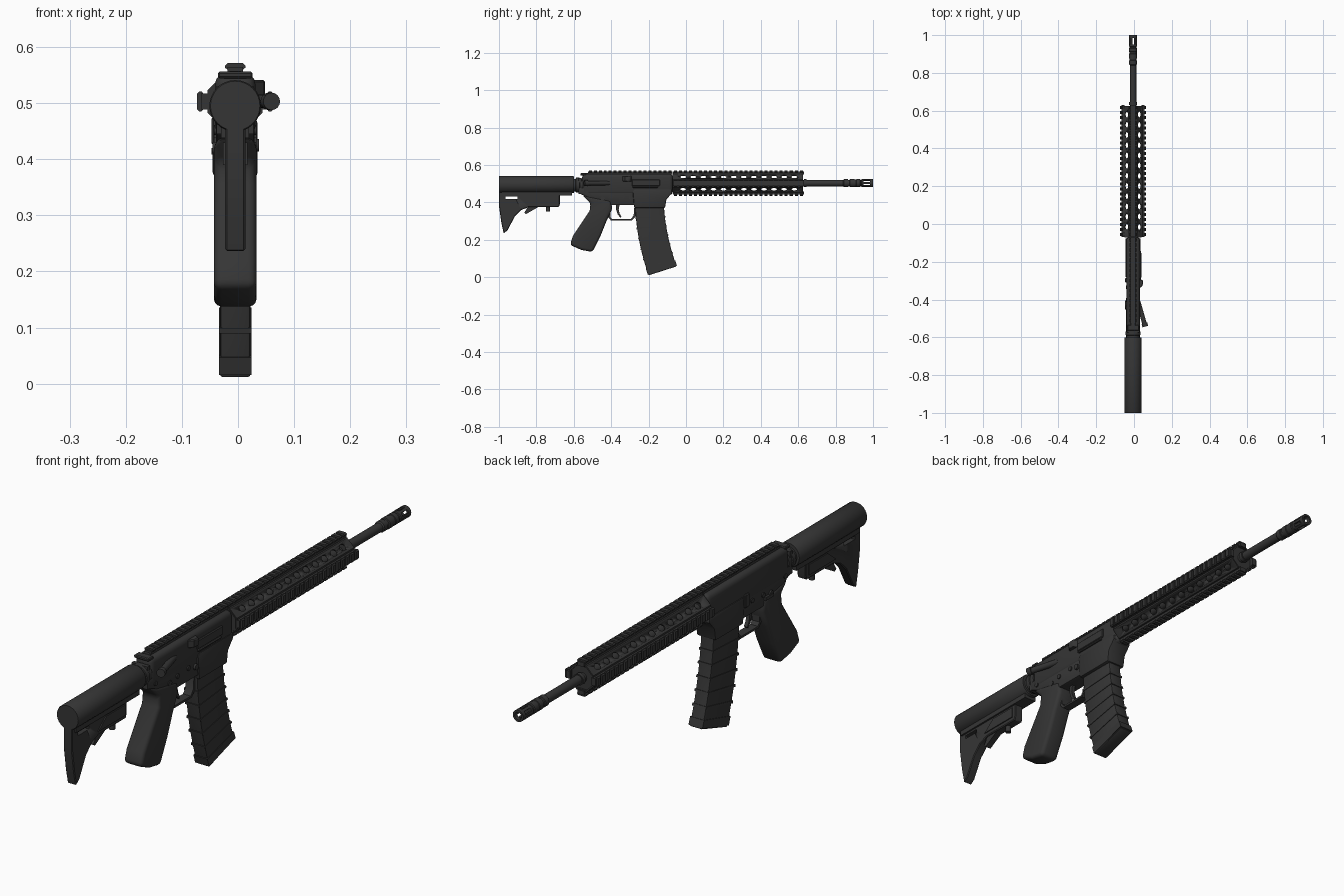
import bpy, bmesh, math
from mathutils import Matrix, Vector

if "Cube" in bpy.data.objects:
    bpy.data.objects.remove(bpy.data.objects["Cube"])

CX, CZ = -0.005, 0.503      # bore line
GREY = (0.036, 0.036, 0.036, 1)
mat = bpy.data.materials.new("dark_grey")
mat.use_nodes = True
mat.diffuse_color = GREY
mat.node_tree.nodes["Principled BSDF"].inputs["Base Color"].default_value = GREY


def prism(bm, pts, a, b, axis="x"):
    """Extrude an outline: (y, z) points along x, or (x, z) points along y."""
    def at(p, d):
        return (d, p[0], p[1]) if axis == "x" else (p[0], d, p[1])
    ends = [[bm.verts.new(at(p, d)) for p in pts] for d in (a, b)]
    bm.faces.new(ends[0])
    bm.faces.new(ends[1][::-1])
    n = len(pts)
    for i in range(n):
        j = (i + 1) % n
        bm.faces.new((ends[0][i], ends[1][i], ends[1][j], ends[0][j]))


def slab(bm, pts, half):
    prism(bm, pts, CX - half, CX + half)


def box(bm, x0, x1, y0, y1, z0, z1):
    prism(bm, [(y0, z0), (y1, z0), (y1, z1), (y0, z1)], x0, x1)


def lathe(bm, profile, z=CZ, seg=24, turn=0.0, loop=False):
    """Spin (y, radius) points round the y axis."""
    rings = []
    for y, r in profile:
        angles = [2 * math.pi * i / seg + turn for i in range(seg)]
        rings.append([bm.verts.new((CX + r * math.cos(t), y, z + r * math.sin(t))) for t in angles])
    pairs = list(zip(rings, rings[1:])) + ([(rings[-1], rings[0])] if loop else [])
    for p, q in pairs:
        for i in range(seg):
            j = (i + 1) % seg
            bm.faces.new((p[i], p[j], q[j], q[i]))
    if not loop:
        bm.faces.new(rings[0])
        bm.faces.new(rings[-1][::-1])


def rod(bm, start, end, r, seg=16, stretch=1.0):
    a, b = Vector(start), Vector(end)
    turn = (b - a).to_track_quat("Z", "Y").to_matrix().to_4x4()
    m = Matrix.Translation((a + b) / 2) @ Matrix.Scale(1, 4)
    bmesh.ops.create_cone(bm, cap_ends=True, segments=seg, radius1=r, radius2=r, depth=(b - a).length,
                          matrix=m @ Matrix.Scale(stretch, 4, (0, 1, 0)) @ turn)


def finish(bm, name, bevel=0.0, segs=2):
    bmesh.ops.recalc_face_normals(bm, faces=bm.faces)
    if bevel:
        edges = [e for e in bm.edges if e.calc_face_angle(0) > math.radians(50)]
        bmesh.ops.bevel(bm, geom=edges, offset=bevel, segments=segs, profile=0.5,
                        affect="EDGES", clamp_overlap=True)
    mesh = bpy.data.meshes.new(name)
    bm.to_mesh(mesh)
    bm.free()
    mesh.materials.append(mat)
    mesh.shade_smooth()
    mesh.set_sharp_from_angle(angle=math.radians(35))
    ob = bpy.data.objects.new(name, mesh)
    bpy.context.collection.objects.link(ob)
    return ob


def cut(ob, cutter):
    cutter.hide_render = True
    mod = ob.modifiers.new("cut", "BOOLEAN")
    mod.operation, mod.solver, mod.object = "DIFFERENCE", "EXACT", cutter
    bpy.context.view_layer.objects.active = ob
    bpy.ops.object.modifier_apply(modifier=mod.name)
    bpy.data.objects.remove(cutter)


# Barrel with stepped muzzle
bm = bmesh.new()
lathe(bm, [(-0.07, 0.017), (0.63, 0.017), (0.63, 0.021), (0.645, 0.021), (0.645, 0.017), (0.84, 0.017),
           (0.845, 0.021), (0.865, 0.021), (0.867, 0.018), (0.875, 0.018), (0.877, 0.022), (0.9, 0.022),
           (0.902, 0.02), (0.91, 0.02), (0.912, 0.022), (0.93, 0.022), (0.932, 0.018), (0.938, 0.018),
           (0.94, 0.022), (0.95, 0.022)])
finish(bm, "barrel")

# Slotted flash hider: six bars between the barrel and an end ring
bm = bmesh.new()
lathe(bm, [(0.985, 0.022), (1.0, 0.022), (1.0, 0.014), (0.985, 0.014)], loop=True)
for k in range(6):
    arc = [(r, math.radians(60 * k + d)) for r, d in
           [(0.022, -13), (0.022, 0), (0.022, 13), (0.014, 13), (0.014, -13)]]
    prism(bm, [(CX + r * math.cos(t), CZ + r * math.sin(t)) for r, t in arc], 0.949, 0.986, "y")
finish(bm, "flash_hider")

# Octagonal handguard shell with vent holes in its diagonal faces
bm = bmesh.new()
lathe(bm, [(-0.07, 0.053), (0.625, 0.053), (0.625, 0.047), (-0.07, 0.047)], seg=8, turn=math.pi / 8, loop=True)
handguard = finish(bm, "handguard")
bm = bmesh.new()
for k in range(4):
    t = math.pi / 4 + k * math.pi / 2
    d = Vector((math.cos(t), 0, math.sin(t)))
    for i in range(12):
        c = Vector((CX, -0.015 + i * 0.054, CZ))
        rod(bm, c + d * 0.036, c + d * 0.065, 0.012, 16, 1.35)
cut(handguard, finish(bm, "vent_cutter"))
bm = bmesh.new()
for y0, y1 in ((-0.072, -0.055), (0.605, 0.618)):
    lathe(bm, [(y0, 0.049), (y1, 0.049)], seg=8, turn=math.pi / 8)
finish(bm, "handguard_end_caps")

# Toothed accessory rails
HALF_TOOTH = [(0.012, 0.055), (0.018, 0.060), (0.018, 0.064), (0.014, 0.068)]
TOOTH = HALF_TOOTH + [(-u, v) for u, v in reversed(HALF_TOOTH)]
BASE = [(0.014, 0.045), (0.014, 0.061), (-0.014, 0.061), (-0.014, 0.045)]


def rail(name, y0, y1, quarter):
    s, c = round(math.sin(quarter * math.pi / 2)), round(math.cos(quarter * math.pi / 2))
    def place(pts):
        return [(CX + u * c + v * s, CZ + v * c - u * s) for u, v in pts]
    bm = bmesh.new()
    prism(bm, place(BASE), y0, y1, "y")
    n = round((y1 - y0) / 0.027)
    pitch = (y1 - y0) / n
    for i in range(n):
        y = y0 + (i + 0.2) * pitch
        prism(bm, place(TOOTH), y, y + 0.6 * pitch, "y")
    finish(bm, name)


for q, side in enumerate(("top", "left", "bottom", "right")):
    rail(side + "_rail", -0.07, 0.63, q)
rail("receiver_rail", -0.525, -0.072, 0)

# Upper receiver
bm = bmesh.new()
box(bm, CX - 0.036, CX + 0.036, -0.555, -0.07, 0.44, 0.552)
finish(bm, "upper_receiver", 0.018, 3)
bm = bmesh.new()
box(bm, 0.02, 0.036, -0.29, -0.14, 0.487, 0.522)
box(bm, 0.025, 0.039, -0.285, -0.15, 0.478, 0.487)
finish(bm, "ejection_port_cover", 0.003, 1)
bm = bmesh.new()
prism(bm, [(0.02, -0.35), (0.046, -0.325), (0.048, -0.3), (0.02, -0.285)], 0.0, 0.03)
for v in bm.verts:          # outline lies in plan, so stand it up
    v.co = (v.co.y, v.co.z, 0.511 + v.co.x)
finish(bm, "case_deflector", 0.003, 1)
bm = bmesh.new()
rod(bm, (0.022, -0.41, CZ), (0.056, -0.53, CZ), 0.012)
rod(bm, (0.055, -0.525, CZ), (0.060, -0.543, CZ), 0.0155)
finish(bm, "forward_assist")
bm = bmesh.new()
box(bm, CX - 0.031, CX + 0.031, -0.565, -0.535, 0.544, 0.556)
box(bm, CX - 0.013, CX + 0.013, -0.54, -0.45, 0.542, 0.557)
finish(bm, "charging_handle", 0.003, 1)

# Lower receiver, magazine well and controls
bm = bmesh.new()
slab(bm, [(-0.57, 0.48), (-0.565, 0.445), (-0.53, 0.43), (-0.5, 0.4), (-0.41, 0.385),
          (-0.25, 0.385), (-0.25, 0.475), (-0.5, 0.475)], 0.034)
finish(bm, "lower_receiver", 0.005)
bm = bmesh.new()
slab(bm, [(-0.285, 0.46), (-0.277, 0.37), (-0.112, 0.37), (-0.105, 0.415), (-0.075, 0.45), (-0.075, 0.47),
          (-0.275, 0.47)], 0.040)
finish(bm, "magazine_well", 0.006)
bm = bmesh.new()
for y, z in ((-0.53, 0.452), (-0.095, 0.458), (-0.40, 0.43), (-0.335, 0.435)):
    rod(bm, (CX - 0.038, y, z), (CX + 0.038, y, z), 0.009, 12)
rod(bm, (CX, -0.295, 0.425), (CX + 0.042, -0.295, 0.425), 0.011, 12)
finish(bm, "pins_and_release")
bm = bmesh.new()
rod(bm, (CX - 0.04, -0.445, 0.42), (CX + 0.037, -0.445, 0.42), 0.011, 12)
box(bm, CX - 0.042, CX - 0.034, -0.45, -0.405, 0.408, 0.42)
finish(bm, "selector")
bm = bmesh.new()
box(bm, CX - 0.042, CX - 0.032, -0.31, -0.285, 0.425, 0.475)
finish(bm, "bolt_catch", 0.003, 1)

# Trigger and guard
bm = bmesh.new()
slab(bm, [(-0.415, 0.4), (-0.415, 0.318), (-0.4, 0.302), (-0.29, 0.302), (-0.268, 0.325), (-0.262, 0.39),
          (-0.275, 0.39), (-0.28, 0.33), (-0.295, 0.31), (-0.395, 0.31), (-0.405, 0.322), (-0.405, 0.4)], 0.016)
finish(bm, "trigger_guard")
bm = bmesh.new()
slab(bm, [(-0.375, 0.4), (-0.373, 0.36), (-0.365, 0.335), (-0.35, 0.318), (-0.345, 0.324), (-0.355, 0.34),
          (-0.36, 0.36), (-0.353, 0.4)], 0.007)
finish(bm, "trigger")

# Pistol grip
bm = bmesh.new()
slab(bm, [(-0.555, 0.44), (-0.4, 0.41), (-0.395, 0.365), (-0.425, 0.3), (-0.455, 0.225), (-0.5, 0.135),
          (-0.56, 0.146), (-0.62, 0.173), (-0.605, 0.22), (-0.515, 0.355), (-0.51, 0.395)], 0.038)
finish(bm, "grip", 0.014, 3)


# Curved ribbed magazine
def mag_edges(t, grow=0.0):
    front = (-0.118 + 0.02 * t + 0.048 * t * t + grow, 0.38 - 0.322 * t)
    back = (-0.272 + 0.015 * t + 0.057 * t * t - grow, 0.38 - 0.37 * t)
    return front, back


def mag_section(bm, t0, t1, half, grow=0.0, steps=1):
    rows = [mag_edges(t0 + (t1 - t0) * i / steps, grow) for i in range(steps + 1)]
    slab(bm, [f for f, b in rows] + [b for f, b in reversed(rows)], half)


bm = bmesh.new()
mag_section(bm, -0.08, 1.0, 0.027, steps=10)
finish(bm, "magazine", 0.005)
bm = bmesh.new()
for k in range(5):
    t = 0.16 + k * 0.15
    mag_section(bm, t, t + 0.025, 0.029, 0.003)
mag_section(bm, 0.9, 0.985, 0.029, 0.003)
finish(bm, "magazine_ribs")

# Buffer tube, end plate and stock
bm = bmesh.new()
lathe(bm, [(-0.62, 0.034), (-0.59, 0.034), (-0.588, 0.04), (-0.57, 0.04), (-0.568, 0.036), (-0.55, 0.036)], 0.492)
box(bm, CX - 0.033, CX + 0.033, -0.575, -0.56, 0.445, 0.53)
finish(bm, "buffer_tube")
bm = bmesh.new()
lathe(bm, [(-1.0, 0.044), (-0.997, 0.046), (-0.604, 0.046), (-0.6, 0.044)], 0.495, 32)
box(bm, CX - 0.025, CX + 0.025, -0.985, -0.61, 0.438, 0.47)
finish(bm, "stock_tube")
bm = bmesh.new()
slab(bm, [(-1.0, 0.47), (-1.0, 0.38), (-0.987, 0.29), (-0.975, 0.235), (-0.955, 0.25), (-0.915, 0.325),
          (-0.88, 0.36), (-0.84, 0.375), (-0.68, 0.375), (-0.675, 0.39), (-0.675, 0.47)], 0.018)
stock_web = finish(bm, "stock_web", 0.003, 1)
bm = bmesh.new()
box(bm, CX - 0.06, CX + 0.06, -0.965, -0.9, 0.418, 0.431)
cut(stock_web, finish(bm, "sling_slot_cutter"))
bm = bmesh.new()
slab(bm, [(-0.865, 0.345), (-0.855, 0.338), (-0.79, 0.375), (-0.7, 0.385), (-0.7, 0.4), (-0.83, 0.4)], 0.012)
slab(bm, [(-0.85, 0.39), (-0.69, 0.39), (-0.69, 0.43), (-0.8, 0.43)], 0.022)
rod(bm, (CX, -0.737, 0.352), (CX, -0.737, 0.39), 0.011, 12)
finish(bm, "stock_lever")
